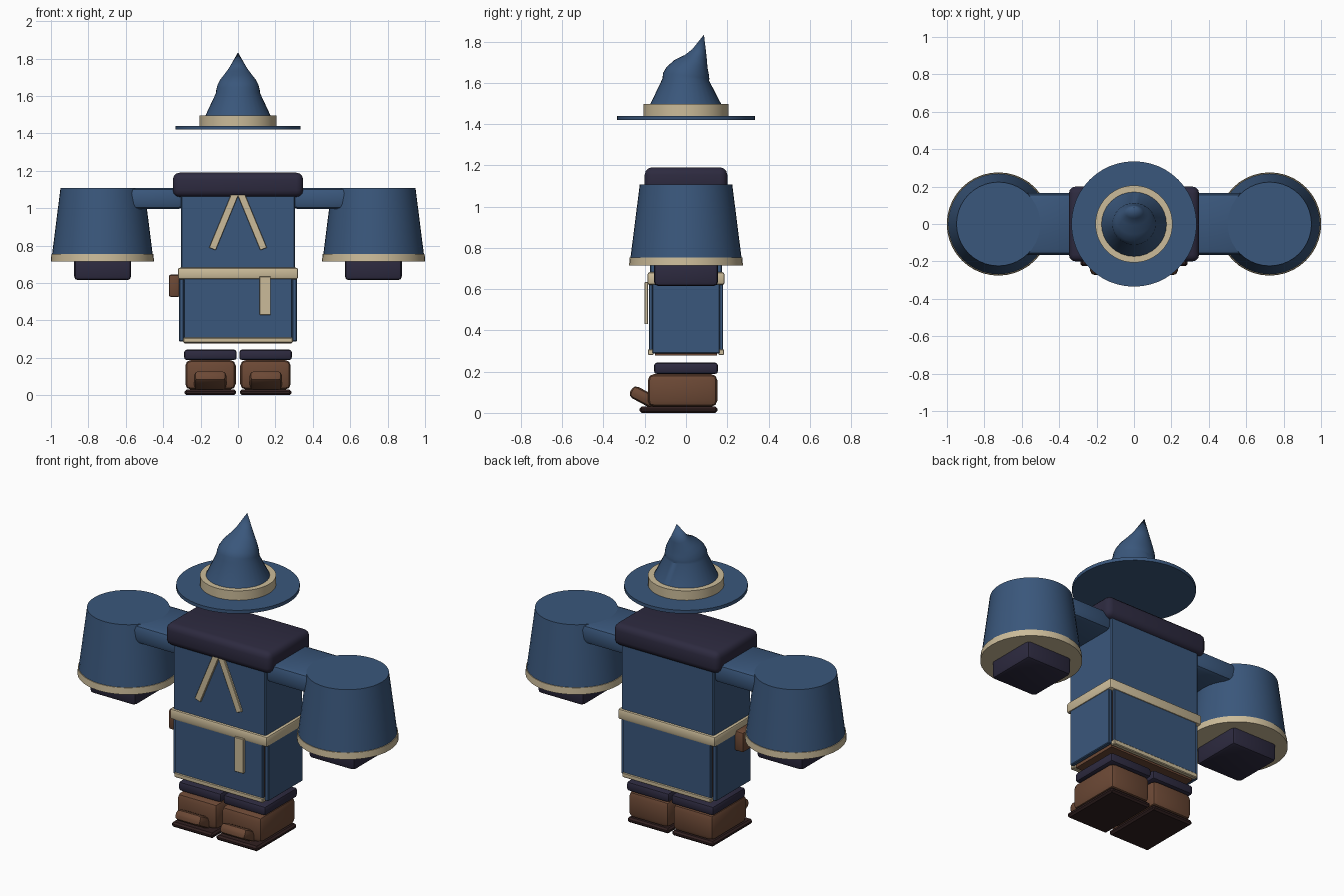
import bpy, bmesh, math
from mathutils import Matrix, Vector

if "Cube" in bpy.data.objects:
    bpy.data.objects.remove(bpy.data.objects["Cube"])


def material(name, rgb):
    m = bpy.data.materials.new(name)
    m.diffuse_color = (*rgb, 1)
    m.use_nodes = True
    m.node_tree.nodes["Principled BSDF"].inputs["Base Color"].default_value = m.diffuse_color
    return m


BLUE = material("blue cloth", (0.042, 0.095, 0.2))
CREAM = material("cream trim", (0.6, 0.5, 0.32))
NAVY = material("dark navy", (0.026, 0.023, 0.05))
BROWN = material("brown leather", (0.15, 0.066, 0.036))
SOLE = material("dark sole", (0.03, 0.014, 0.014))


def finish(name, bm, mat):
    bmesh.ops.recalc_face_normals(bm, faces=bm.faces)
    me = bpy.data.meshes.new(name)
    bm.to_mesh(me)
    bm.free()
    me.materials.append(mat)
    me.shade_smooth()
    me.set_sharp_from_angle(angle=math.radians(32))
    ob = bpy.data.objects.new(name, me)
    bpy.context.collection.objects.link(ob)
    return ob


def box(name, x, y, z, mat, bevel=0.0, seg=2, rot=None):
    """Box from (min, max) ranges, bevelled, optionally rotated about its centre."""
    bm = bmesh.new()
    bmesh.ops.create_cube(bm, size=1)
    size = Vector([r[1] - r[0] for r in (x, y, z)])
    centre = Vector([(r[1] + r[0]) / 2 for r in (x, y, z)])
    bmesh.ops.scale(bm, vec=size, verts=bm.verts)
    if bevel:
        bmesh.ops.bevel(bm, geom=bm.edges[:], offset=bevel, segments=seg,
                        profile=0.5, affect='EDGES')
    m = Matrix.Translation(centre)
    if rot:
        m = m @ Matrix.Rotation(rot[0], 4, rot[1])
    bm.transform(m)
    return finish(name, bm, mat)


def frustum(name, cx, r0, r1, z0, z1, mat, n=40):
    bm = bmesh.new()
    bmesh.ops.create_cone(bm, cap_ends=True, segments=n, radius1=r0, radius2=r1,
                          depth=z1 - z0,
                          matrix=Matrix.Translation((cx, 0, (z0 + z1) / 2)))
    return finish(name, bm, mat)


def span(side, a, b):
    return tuple(sorted((side * a, side * b)))


# Hat: brim, band and a bent cone lofted through tilted rings
frustum("hat_brim", 0, 0.335, 0.335, 1.42, 1.44, BLUE, 48)
frustum("hat_band", 0, 0.206, 0.206, 1.44, 1.496, CREAM, 48)
rings = [  # front y, front z, back y, back z, half width
    (-0.2, 1.44, 0.2, 1.44, 0.2),
    (-0.114, 1.62, 0.112, 1.61, 0.118),
    (-0.111, 1.648, 0.113, 1.62, 0.116),
    (-0.094, 1.677, 0.112, 1.632, 0.111),
    (-0.055, 1.711, 0.109, 1.65, 0.098),
    (-0.005, 1.735, 0.104, 1.675, 0.078),
    (0.03, 1.762, 0.1, 1.725, 0.05),
]
bm = bmesh.new()
N = 32
loops = []
for fy, fz, by, bz, w in rings:
    loop = []
    for i in range(N):
        a = 2 * math.pi * i / N
        t = (1 + math.sin(a)) / 2
        loop.append(bm.verts.new((w * math.cos(a), fy + (by - fy) * t, fz + (bz - fz) * t)))
    loops.append(loop)
tip = bm.verts.new((0, 0.087, 1.833))
for i in range(N):
    j = (i + 1) % N
    for a, b in zip(loops, loops[1:]):
        bm.faces.new((a[i], a[j], b[j], b[i]))
    bm.faces.new((loops[-1][i], loops[-1][j], tip))
bm.faces.new(loops[0])
finish("hat_cone", bm, BLUE)

# Torso, collar, belt
box("torso", (-0.305, 0.305), (-0.175, 0.175), (0.63, 1.12), BLUE, 0.006, 1)
box("collar", (-0.348, 0.348), (-0.2, 0.2), (1.06, 1.19), NAVY, 0.036, 3)
box("belt", (-0.322, 0.322), (-0.187, 0.187), (0.62, 0.682), CREAM, 0.012, 2)
box("sash_end", (0.115, 0.175), (-0.2, -0.184), (0.43, 0.635), CREAM, 0.002, 1)
box("pouch", (-0.37, -0.31), (-0.13, -0.01), (0.525, 0.645), BROWN, 0.012, 2)
box("trousers", (-0.285, 0.285), (-0.15, 0.15), (0.277, 0.63), BROWN)

# Skirt panels, with trim along the front and back hems
for s, face in ((-1, "front"), (1, "back")):
    box(f"skirt_{face}", (-0.29, 0.29), span(s, 0.16, 0.18), (0.285, 0.63), BLUE, 0.004, 1)
    box(f"skirt_trim_{face}", (-0.293, 0.293), span(s, 0.157, 0.185), (0.28, 0.308),
        CREAM, 0.004, 1)

# Mirrored parts
for s, side in ((-1, "right"), (1, "left")):
    box(f"skirt_side_{side}", span(s, 0.29, 0.315), (-0.163, 0.163), (0.288, 0.63),
        BLUE, 0.004, 1)
    # Neckline strap
    x0, z0, x1, z1 = 0.137, 0.782, 0.012, 1.085
    length = math.hypot(x1 - x0, z1 - z0)
    cx, cz = s * (x0 + x1) / 2, (z0 + z1) / 2
    y_off = 0.001 * s
    box(f"neck_strap_{side}", (cx - 0.019, cx + 0.019), (-0.188 + y_off, -0.17),
        (cz - length / 2, cz + length / 2), CREAM, 0.002, 1,
        rot=(-s * math.atan2(x0 - x1, z1 - z0), 'Y'))
    # Arm, wide sleeve, cuff trim, hand
    box(f"upper_arm_{side}", span(s, 0.29, 0.65), (-0.165, 0.165), (0.995, 1.108),
        BLUE, 0.03, 2)
    frustum(f"sleeve_{side}", s * 0.725, 0.27, 0.224, 0.745, 1.108, BLUE)
    frustum(f"sleeve_trim_{side}", s * 0.725, 0.276, 0.273, 0.715, 0.754, CREAM)
    box(f"hand_{side}", span(s, 0.572, 0.876), (-0.155, 0.155), (0.615, 0.74),
        NAVY, 0.02, 2)
    # Boot: cuff, body, sole and upturned toe
    box(f"boot_cuff_{side}", span(s, 0.007, 0.288), (-0.155, 0.155), (0.188, 0.244),
        NAVY, 0.015, 2)
    box(f"boot_{side}", span(s, 0.012, 0.282), (-0.185, 0.152), (0.03, 0.188),
        BROWN, 0.03, 2)
    box(f"boot_sole_{side}", span(s, 0.01, 0.285), (-0.225, 0.152), (0.0, 0.03),
        SOLE, 0.01, 1)
    box(f"boot_toe_{side}", span(s, 0.062, 0.235), (-0.275, -0.135), (0.045, 0.108),
        BROWN, 0.024, 2, rot=(-math.radians(28), 'X'))
